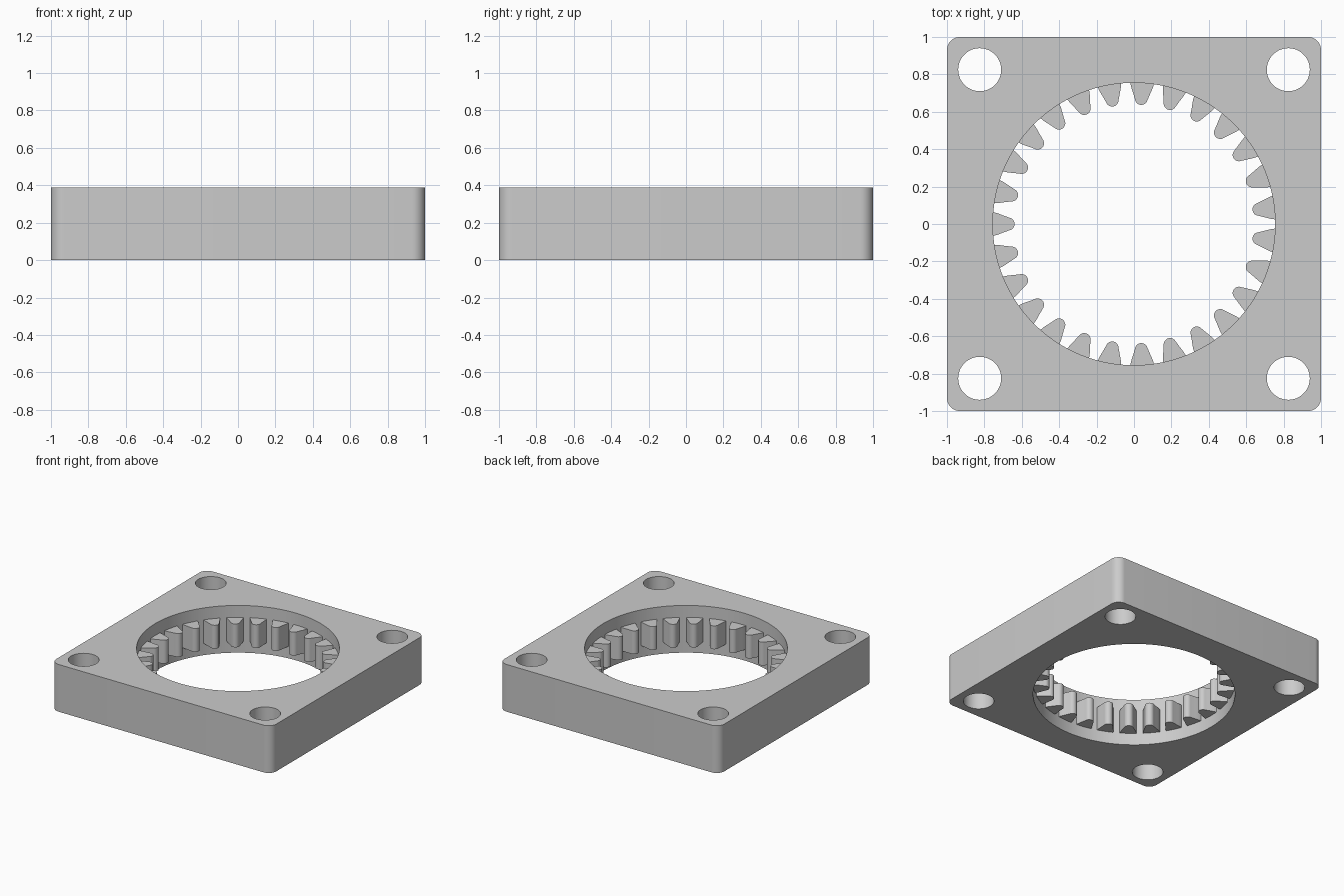
import bpy, bmesh, math
from math import cos, sin, pi

HEIGHT = 0.388          # plate thickness
BORE = 0.755            # central hole radius
TEETH = 27
TOOTH_LOW, TOOTH_HIGH = 0.098, 0.29

if "Cube" in bpy.data.objects:
    bpy.data.objects.remove(bpy.data.objects["Cube"])

grey = bpy.data.materials.new("plain grey")
grey.use_nodes = True
colour = (0.6, 0.6, 0.6, 1)
grey.diffuse_color = colour
grey.node_tree.nodes["Principled BSDF"].inputs["Base Color"].default_value = colour


def arc(cx, cy, r, start, end, steps):
    return [(cx + r * cos(start + (end - start) * i / steps),
             cy + r * sin(start + (end - start) * i / steps)) for i in range(steps + 1)]


def circle(cx, cy, r, steps):
    return arc(cx, cy, r, 0, 2 * pi, steps)[:-1]


def finish(obj):
    bpy.ops.object.select_all(action='DESELECT')
    obj.select_set(True)
    bpy.context.view_layer.objects.active = obj
    bpy.ops.object.shade_smooth_by_angle(angle=math.radians(30))


# Plate outline with rounded corners, the bore and four bolt holes
corner = 0.07
outline = []
for k, (sx, sy) in enumerate([(1, 1), (-1, 1), (-1, -1), (1, -1)]):
    outline += arc(sx * (1 - corner), sy * (1 - corner), corner, k * pi / 2, (k + 1) * pi / 2, 10)
loops = [outline, circle(0, 0, BORE, 128)]
loops += [circle(x, y, 0.115, 48) for x in (-0.825, 0.825) for y in (-0.825, 0.825)]

bm = bmesh.new()
edges = []
for loop in loops:
    verts = [bm.verts.new((x, y, 0)) for x, y in loop]
    edges += [bm.edges.new((a, b)) for a, b in zip(verts, verts[1:] + verts[:1])]
bmesh.ops.triangle_fill(bm, use_beauty=True, use_dissolve=False, edges=edges, normal=(0, 0, 1))
extruded = bmesh.ops.extrude_face_region(bm, geom=bm.faces[:], use_keep_orig=True)
top = [g for g in extruded["geom"] if isinstance(g, bmesh.types.BMVert)]
bmesh.ops.translate(bm, verts=top, vec=(0, 0, HEIGHT))
bmesh.ops.recalc_face_normals(bm, faces=bm.faces[:])
mesh = bpy.data.meshes.new("plate")
bm.to_mesh(mesh)
bm.free()
mesh.materials.append(grey)
plate = bpy.data.objects.new("plate", mesh)
bpy.context.collection.objects.link(plate)
finish(plate)

# Half tooth section: (radius, half width) from the root to the rounded tip
flank = [(0.752, 0.063), (0.735, 0.059), (0.715, 0.052), (0.695, 0.044), (0.675, 0.037)]
tip = [(0.672 - 0.034 * sin(a), 0.034 * cos(a)) for a in (pi * i / 16 for i in range(1, 8))]
half = flank + tip
section = half + [(0.638, 0)] + [(r, -w) for r, w in reversed(half)]
section += arc(0, 0, BORE + 0.002, -0.084, 0.084, 4)

# Ring of inward teeth, recessed from both faces
bm = bmesh.new()
for i in range(TEETH):
    turn = pi + 2 * pi * i / TEETH
    c, s = cos(turn), sin(turn)
    base = [bm.verts.new((x * c - y * s, x * s + y * c, TOOTH_LOW)) for x, y in section]
    face = bm.faces.new(base)
    out = bmesh.ops.extrude_face_region(bm, geom=[face], use_keep_orig=True)
    raised = [g for g in out["geom"] if isinstance(g, bmesh.types.BMVert)]
    bmesh.ops.translate(bm, verts=raised, vec=(0, 0, TOOTH_HIGH - TOOTH_LOW))
bmesh.ops.recalc_face_normals(bm, faces=bm.faces[:])
mesh = bpy.data.meshes.new("ring_teeth")
bm.to_mesh(mesh)
bm.free()
mesh.materials.append(grey)
teeth = bpy.data.objects.new("ring_teeth", mesh)
bpy.context.collection.objects.link(teeth)
finish(teeth)
